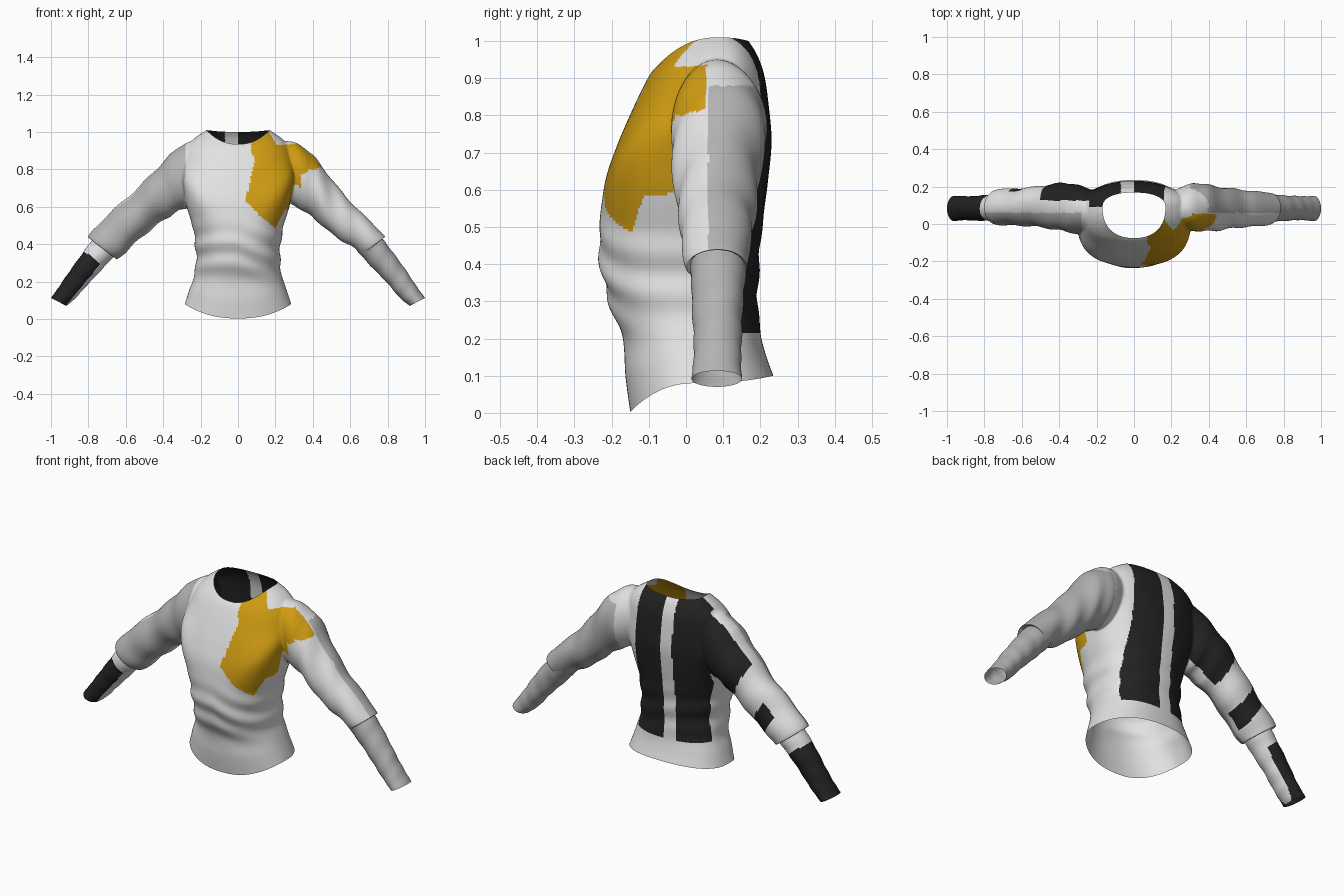
import bpy, bmesh, math
from mathutils import Vector

if "Cube" in bpy.data.objects:
    bpy.data.objects.remove(bpy.data.objects["Cube"])


def material(name, rgb):
    m = bpy.data.materials.new(name)
    m.diffuse_color = (*rgb, 1)
    m.use_nodes = True
    m.node_tree.nodes["Principled BSDF"].inputs["Base Color"].default_value = m.diffuse_color
    return m


WHITE = material("white_fabric", (0.76, 0.76, 0.76))
BLACK = material("black_fabric", (0.016, 0.016, 0.017))
GOLD = material("gold_fabric", (0.62, 0.33, 0.006))
GREY = material("grey_fabric", (0.45, 0.45, 0.45))
CAP = 4  # temporary slot for end caps that are removed later


def smooth_rows(rows, steps):
    """Catmull-Rom interpolation of a short table of cross-sections."""
    out, n = [], len(rows) - 1
    for i in range(steps + 1):
        u = i / steps * n
        k = min(int(u), n - 1)
        f = u - k
        q = [rows[max(0, min(n, k + j))] for j in (-1, 0, 1, 2)]
        out.append([0.5 * (2 * b + (c - a) * f + (2 * a - 5 * b + 4 * c - d) * f * f
                           + (3 * b - a - 3 * c + d) * f ** 3) for a, b, c, d in zip(*q)])
    return out


def loft(name, rows, point, steps, sides, caps):
    """Skin rings made by point(row, angle, t); caps = fans closing both ends."""
    bm = bmesh.new()
    rings = []
    for i, r in enumerate(smooth_rows(rows, steps)):
        rings.append([bm.verts.new(point(r, 2 * math.pi * j / sides, i / steps))
                      for j in range(sides)])
    for a, b in zip(rings, rings[1:]):
        for j in range(sides):
            k = (j + 1) % sides
            bm.faces.new((a[j], a[k], b[k], b[j]))
    if caps:
        for ring in (rings[0], rings[-1]):
            c = bm.verts.new(sum((v.co for v in ring), Vector()) / sides)
            for j in range(sides):
                bm.faces.new((ring[j], ring[(j + 1) % sides], c)).material_index = CAP
    bmesh.ops.recalc_face_normals(bm, faces=bm.faces)
    me = bpy.data.meshes.new(name)
    bm.to_mesh(me)
    bm.free()
    for m in (WHITE, BLACK, GOLD, GREY, WHITE):
        me.materials.append(m)
    ob = bpy.data.objects.new(name, me)
    bpy.context.collection.objects.link(ob)
    return ob


def bell(v, mid, width):
    return math.exp(-((v - mid) / width) ** 2)


def torso_point(r, a, t):
    fy, fz, by, bz, sx, sy, sz = r
    s, c = math.sin(a), math.cos(a)
    ey, ez = (fy, fz) if c > 0 else (by, bz)
    # fuller, squarer front at chest height
    p = 0.86 - (0.2 * bell(sz, 0.7, 0.14) if c > 0 else 0)
    x = math.copysign(sx * abs(s) ** p, s)
    y = sy + (ey - sy) * abs(c) ** p
    z = sz + (ez - sz) * c * c
    # waist creases and diagonal chest drape
    k = 0.022 * bell(z, 0.36, 0.13) * math.sin(52 * z + 9 * abs(x) + 2 * math.sin(8 * x + 2 * y))
    k += 0.022 * bell(z, 0.68, 0.15) * math.sin(30 * abs(x) - 16 * z) * abs(s)
    return Vector((x * (1 + k), y + (y - 0.03) * k, z))


def tube_point(side, amp):
    def point(r, a, t):
        tx, tz, bx, bz, yc, h = r
        k = 1 + amp * math.sin(math.pi * t) * (math.sin(34 * t + 2 * math.sin(a + side))
                                               + 0.7 * math.sin(3 * a + 13 * t + side))
        c, s = math.cos(a) * k, math.sin(a) * k
        return Vector((side * ((tx + bx) / 2 + (tx - bx) / 2 * c), yc + h * s,
                       (tz + bz) / 2 + (tz - bz) / 2 * c))
    return point


# Outline of the gold chest patch in the front view
PATCH = [(0.07, 0.9), (0.07, 1.0), (0.15, 1.02), (0.21, 0.93), (0.38, 0.94), (0.46, 0.82), (0.335, 0.77),
         (0.34, 0.62), (0.25, 0.58), (0.2, 0.485), (0.12, 0.55), (0.04, 0.63), (0.09, 0.85)]


def in_patch(x, z):
    hit = False
    for (x1, z1), (x2, z2) in zip(PATCH, PATCH[1:] + PATCH[:1]):
        if (z1 > z) != (z2 > z) and x < x1 + (z - z1) / (z2 - z1) * (x2 - x1):
            hit = not hit
    return hit


def body_colour(p):
    x, y, z = p
    if y < (0.055 if z > 0.8 else -0.03) and in_patch(x, z):
        return 2
    if z > 0.215:
        # back stripes, the left one running onto the sleeve
        if 0.0 < x < 0.21 - 0.05 * z and y > 0.1:
            return 1
        if x < -0.07 and x > -0.5 + 0.45 * max(0, 0.72 - z) and y > (0.09 if x > -0.24 else 0.125):
            return 1
        # patch behind the left elbow
        if x < -0.45 and -0.69 < x + 0.6 * (z - 0.52) < -0.58 and y > 0.09 and z < 1.17 + x:
            return 1
    # grey sleeve panels: front of the left, back of the right
    if z > 0.3 and x < -0.28 - 0.1 * max(0, 0.7 - z) and y < 0.06 and (x < -0.33 or y > -0.09):
        return 3
    if x > 0.3 and y > 0.06 and z < 0.88:
        return 3
    return 0


def left_cuff_colour(p):
    dx, dz = p.x + 0.715, p.z - 0.385
    along, inward = -0.638 * dx - 0.771 * dz, 0.771 * dx - 0.638 * dz
    return 1 if along > 0.085 and inward < 0.042 else 0


def paint(ob, rule):
    for f in ob.data.polygons:
        f.material_index = rule(f.center)
        f.use_smooth = True
    ob.data.materials.pop(index=CAP)


# Torso: front y,z | back y,z | side x,y,z  from hem to neckline
body = loft("sweater_body", [
    (-0.150, 0.003, 0.235, 0.10, 0.285, 0.03, 0.08),
    (-0.163, 0.10, 0.215, 0.155, 0.262, 0.03, 0.15),
    (-0.170, 0.20, 0.200, 0.22, 0.238, 0.03, 0.22),
    (-0.205, 0.29, 0.193, 0.30, 0.225, 0.02, 0.30),
    (-0.230, 0.40, 0.196, 0.40, 0.228, 0.01, 0.40),
    (-0.232, 0.50, 0.205, 0.50, 0.245, 0.00, 0.50),
    (-0.218, 0.62, 0.220, 0.62, 0.285, 0.00, 0.62),
    (-0.185, 0.72, 0.230, 0.73, 0.305, 0.02, 0.74),
    (-0.142, 0.82, 0.222, 0.83, 0.298, 0.06, 0.83),
    (-0.108, 0.89, 0.210, 0.91, 0.280, 0.085, 0.91),
    (-0.090, 0.92, 0.190, 0.965, 0.235, 0.095, 0.965),
    (-0.075, 0.935, 0.168, 1.00, 0.168, 0.09, 1.01)], torso_point, 160, 220, True)

# Upper sleeves: top x,z | bottom x,z | centre y | half depth
SLEEVES = {
    -1: [(0.20, 0.94, 0.20, 0.68, 0.08, 0.09), (0.27, 0.945, 0.26, 0.60, 0.075, 0.125),
         (0.36, 0.88, 0.32, 0.575, 0.083, 0.132), (0.46, 0.78, 0.40, 0.53, 0.093, 0.12),
         (0.58, 0.66, 0.50, 0.45, 0.095, 0.105), (0.70, 0.55, 0.59, 0.365, 0.09, 0.098),
         (0.80, 0.445, 0.645, 0.32, 0.09, 0.095), (0.77, 0.435, 0.665, 0.345, 0.087, 0.075)],
    1: [(0.20, 0.945, 0.20, 0.70, 0.08, 0.09), (0.28, 0.95, 0.27, 0.62, 0.085, 0.122),
        (0.375, 0.905, 0.335, 0.59, 0.09, 0.128), (0.46, 0.80, 0.415, 0.53, 0.085, 0.118),
        (0.56, 0.67, 0.51, 0.445, 0.082, 0.105), (0.66, 0.57, 0.60, 0.395, 0.08, 0.095),
        (0.78, 0.45, 0.665, 0.35, 0.083, 0.085), (0.765, 0.44, 0.675, 0.36, 0.083, 0.07)],
}
sleeves = [loft("sleeve_helper", SLEEVES[s], tube_point(s, 0.035), 110, 110, True) for s in (-1, 1)]

# Join the sleeves to the torso
for s in sleeves:
    mod = body.modifiers.new("join", 'BOOLEAN')
    mod.operation, mod.solver, mod.object = 'UNION', 'EXACT', s
joined = bpy.data.meshes.new_from_object(body.evaluated_get(bpy.context.evaluated_depsgraph_get()))
body.modifiers.clear()
body.data = joined
for s in sleeves:
    bpy.data.objects.remove(s)

# Open the neck, hem and sleeve ends, and soften the armhole seams
bm = bmesh.new()
bm.from_mesh(joined)
bmesh.ops.delete(bm, geom=[f for f in bm.faces if f.material_index == CAP], context='FACES')
seam = [v for v in bm.verts if 0.2 < abs(v.co.x) < 0.36 and v.co.z > 0.52 and not v.is_boundary]
for _ in range(16):
    bmesh.ops.smooth_vert(bm, verts=seam, factor=0.5, use_axis_x=True, use_axis_y=True, use_axis_z=True)
bm.to_mesh(joined)
bm.free()
paint(body, body_colour)

# Cuffs, tucked into the sleeve ends
CUFF = [(0.745, 0.46, 0.635, 0.365, 0.087, 0.078), (0.80, 0.395, 0.695, 0.30, 0.086, 0.072),
        (0.885, 0.278, 0.79, 0.20, 0.085, 0.066), (0.955, 0.175, 0.865, 0.115, 0.084, 0.064),
        (1.0, 0.113, 0.918, 0.07, 0.083, 0.068)]
for side, name, rule in ((-1, "left_cuff", left_cuff_colour), (1, "right_cuff", lambda p: 3)):
    paint(loft(name, CUFF, tube_point(side, 0.02), 70, 64, False), rule)
